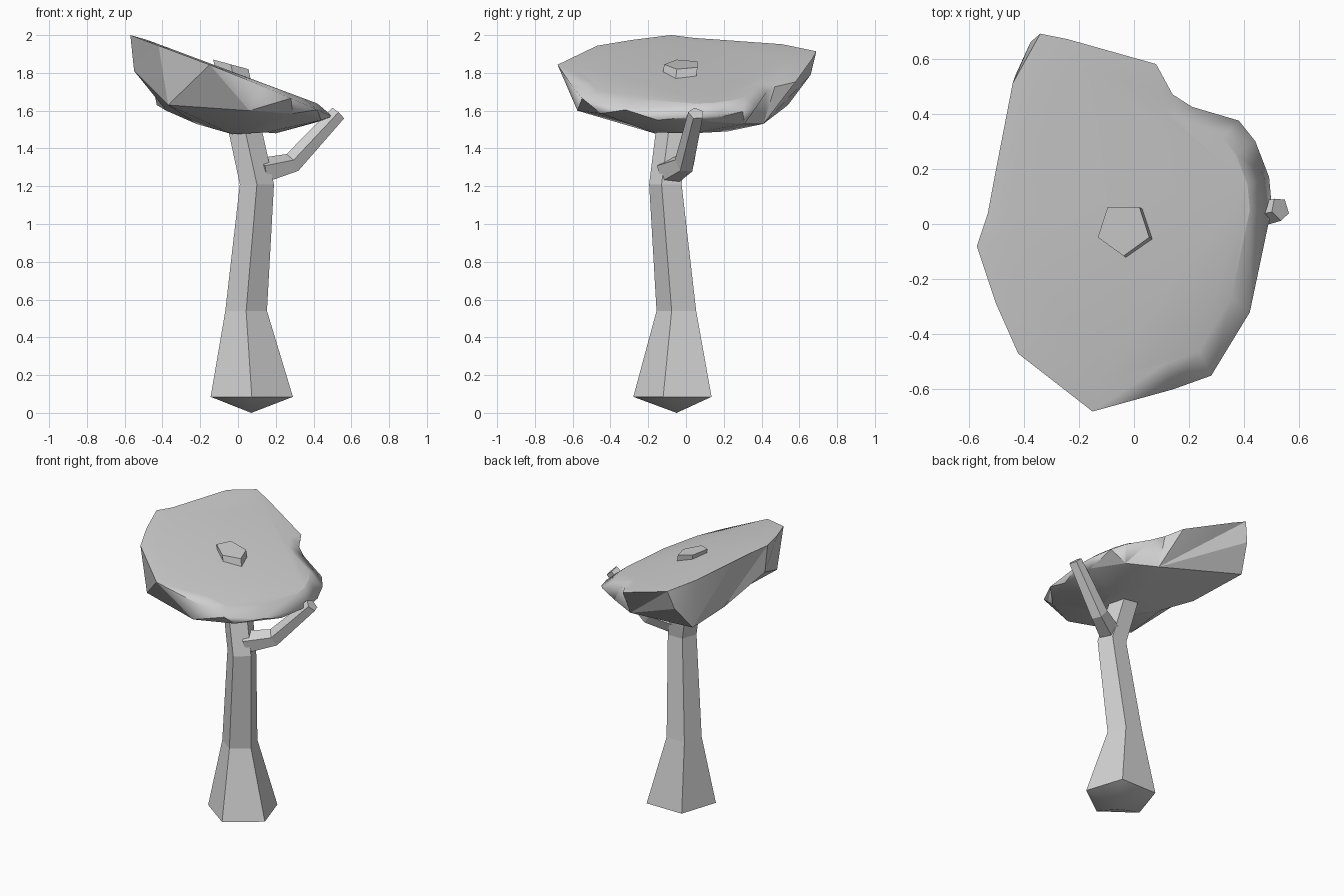
import bpy
import bmesh
import math
from mathutils import Vector

if "Cube" in bpy.data.objects:
    bpy.data.objects.remove(bpy.data.objects["Cube"], do_unlink=True)

SHADE = (0.65, 0.65, 0.65, 1)
grey = bpy.data.materials.new("plain_grey")
grey.use_nodes = True
grey.diffuse_color = SHADE
grey.node_tree.nodes["Principled BSDF"].inputs["Base Color"].default_value = SHADE


def finish(bm, name):
    """Turn a bmesh into a named object with the shared material."""
    bmesh.ops.recalc_face_normals(bm, faces=bm.faces)
    mesh = bpy.data.meshes.new(name)
    bm.to_mesh(mesh)
    bm.free()
    mesh.materials.append(grey)
    obj = bpy.data.objects.new(name, mesh)
    bpy.context.collection.objects.link(obj)


def pentagon(bm, center, radius, normal=None, slope=0.0):
    """Five-sided ring, either level (with a slope along x) or facing a direction."""
    ring = []
    turn = Vector((0, 0, 1)).rotation_difference(normal) if normal else None
    for k in range(5):
        a = math.radians(72 * k - 90)
        p = Vector((math.cos(a), math.sin(a), slope * math.cos(a))) * radius
        if turn:
            p = turn @ p
        ring.append(bm.verts.new(Vector(center) + p))
    return ring


def join(bm, low, high):
    """Quads between two rings of equal count."""
    n = len(low)
    for i in range(n):
        j = (i + 1) % n
        bm.faces.new((low[i], low[j], high[j], high[i]))


def zip_rings(bm, outer, inner):
    """Triangles between two rings of different count, matched by angle."""
    def angles(ring):
        a = [math.atan2(v.co.y, v.co.x) % math.tau for v in ring]
        return a + [a[0] + math.tau]
    ao, ai = angles(outer), angles(inner)
    no, ni = len(outer), len(inner)
    i = j = 0
    while i < no or j < ni:
        if j == ni or (i < no and ao[i + 1] <= ai[j + 1]):
            bm.faces.new((outer[i % no], outer[(i + 1) % no], inner[j % ni]))
            i += 1
        else:
            bm.faces.new((outer[i % no], inner[(j + 1) % ni], inner[j % ni]))
            j += 1


# Trunk: stacked pentagons, softly pointed foot, slanted end above the canopy
bm = bmesh.new()
foot = bm.verts.new((0.07, -0.05, 0))
rings = [pentagon(bm, c, r, slope=s) for c, r, s in (
    ((0.073, -0.05, 0.085), 0.229, 0),
    ((0.043, -0.04, 0.54), 0.116, 0),
    ((0.1, -0.1, 1.21), 0.095, 0),
    ((-0.038, -0.018, 1.845), 0.098, -0.27))]
for low, high in zip(rings, rings[1:]):
    join(bm, low, high)
for i in range(5):
    bm.faces.new((foot, rings[0][(i + 1) % 5], rings[0][i])).smooth = True
bm.faces.new(rings[-1])
finish(bm, "trunk")

# Side branch: three pentagons along a bent path
bm = bmesh.new()
path = [Vector(p) for p in ((0.12, -0.09, 1.275), (0.285, -0.005, 1.32), (0.53, 0.055, 1.585))]
first, second = (path[1] - path[0]).normalized(), (path[2] - path[1]).normalized()
rings = [pentagon(bm, p, r, n) for p, r, n in zip(
    path, (0.075, 0.058, 0.044), (first, (first + second).normalized(), second))]
for low, high in zip(rings, rings[1:]):
    join(bm, low, high)
bm.faces.new(rings[0])
bm.faces.new(rings[-1])
finish(bm, "side_branch")

# Canopy: irregular tilted disc over a faceted bowl
rim_outline = [
    (0.5, 0.06), (0.49, 0.17), (0.44, 0.3), (0.38, 0.375), (0.21, 0.425),
    (0.14, 0.47), (0.08, 0.58), (-0.24, 0.67), (-0.34, 0.69),
    (-0.44, 0.51), (-0.5, 0.2), (-0.53, 0.04), (-0.57, -0.08), (-0.5, -0.29),
    (-0.42, -0.47), (-0.15, -0.68), (0.14, -0.6), (0.28, -0.55), (0.42, -0.32)]
bowl_points = [
    (0.44, 0.1, 1.545), (0.33, 0.31, 1.53), (0.14, 0.41, 1.53),
    (-0.43, 0.54, 1.63), (-0.38, 0.13, 1.6), (-0.55, -0.08, 1.81),
    (-0.37, -0.47, 1.63), (0.06, -0.575, 1.6), (0.29, -0.45, 1.585), (0.44, -0.15, 1.55)]
base_points = [
    (0.2, 0.03, 1.48), (0.08, 0.22, 1.49), (-0.22, 0, 1.53),
    (-0.03, -0.15, 1.475), (0.15, -0.18, 1.485)]


def tilt(x):
    return 1.787 - 0.374 * x


bm = bmesh.new()
rim = [bm.verts.new((x, y, tilt(x) - 0.06 * max(x, 0))) for x, y in rim_outline]
inner = [bm.verts.new((x * 0.84, y * 0.84, tilt(x * 0.84) + 0.008)) for x, y in rim_outline]
bowl = [bm.verts.new(p) for p in bowl_points]
base = [bm.verts.new(p) for p in base_points]
join(bm, rim, inner)
bm.faces.new(inner)

# A low corner below the back of the rim, then the bowl facets
corner = bm.verts.new((-0.375, 0.66, 1.79))
bm.faces.new((rim[8], corner, rim[9]))
zip_rings(bm, rim[:9] + [corner] + rim[9:], bowl)
zip_rings(bm, bowl, base)
bm.faces.new(base)
bmesh.ops.recalc_face_normals(bm, faces=bm.faces)

# Soft top, rolling over the low side of the rim; hard creases elsewhere
rim_set = set(rim)
for face in bm.faces:
    face.smooth = True
for edge in bm.edges:
    rolled = all(v in rim_set and v.co.x > 0.1 for v in edge.verts)
    edge.smooth = rolled or edge.calc_face_angle(0) < 0.3
finish(bm, "canopy")
